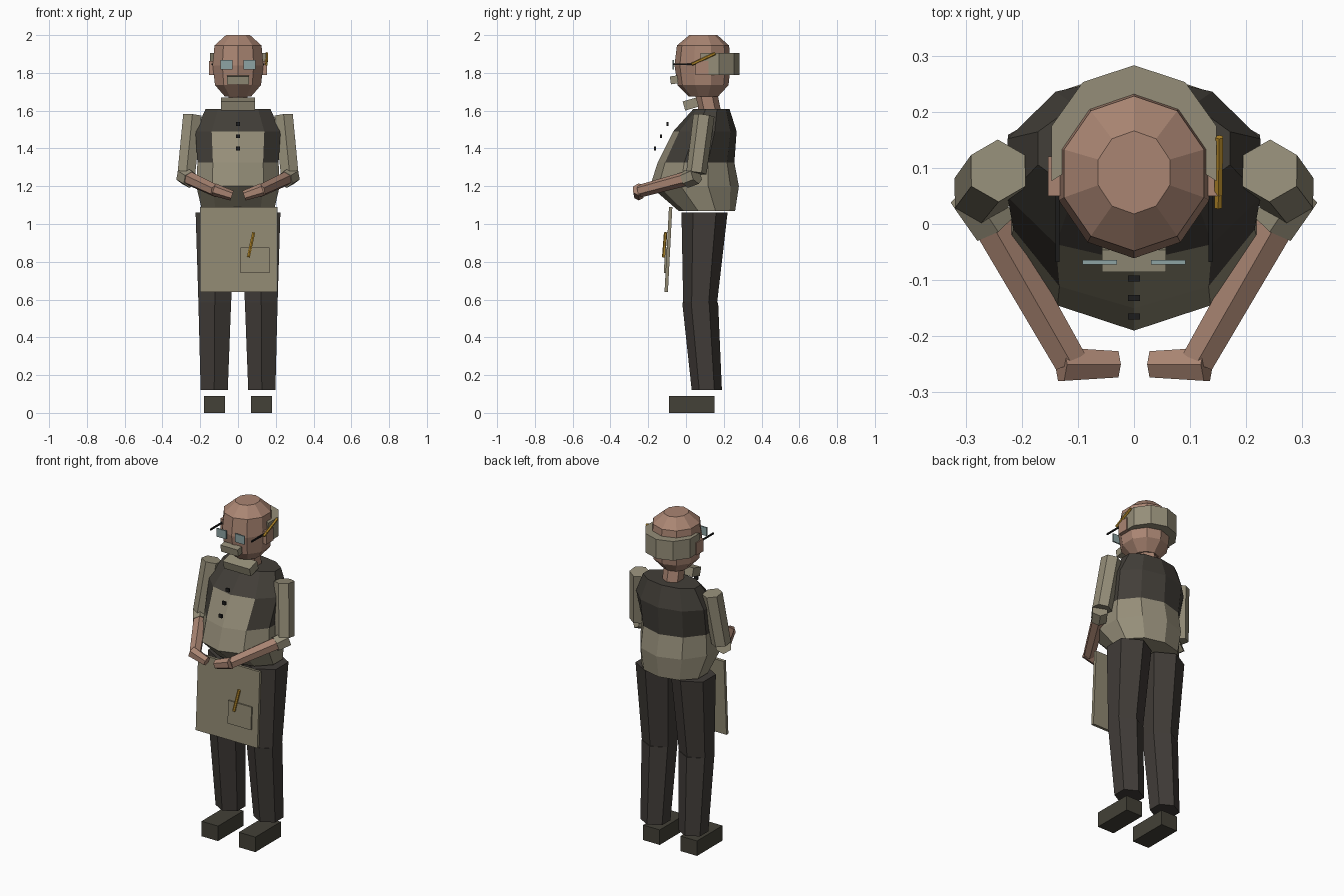
import bpy, bmesh, math
from mathutils import Vector, Matrix

if "Cube" in bpy.data.objects:
    bpy.data.objects.remove(bpy.data.objects["Cube"])


def material(name, rgb):
    m = bpy.data.materials.new(name)
    m.diffuse_color = (*rgb, 1)
    m.use_nodes = True
    m.node_tree.nodes["Principled BSDF"].inputs["Base Color"].default_value = m.diffuse_color
    return m


skin = material("skin", (0.40, 0.235, 0.17))
khaki = material("khaki cloth", (0.30, 0.27, 0.19))
canvas = material("apron canvas", (0.28, 0.25, 0.17))
vest = material("dark vest", (0.055, 0.049, 0.040))
trouser = material("trousers", (0.052, 0.045, 0.039))
leather = material("shoe leather", (0.056, 0.052, 0.038))
black = material("black", (0.012, 0.012, 0.012))
glass = material("lens glass", (0.27, 0.37, 0.37))
yellow = material("pencil yellow", (0.50, 0.27, 0.025))


def finish(name, bm, mats):
    bmesh.ops.recalc_face_normals(bm, faces=bm.faces)
    me = bpy.data.meshes.new(name)
    bm.to_mesh(me)
    bm.free()
    for m in mats:
        me.materials.append(m)
    ob = bpy.data.objects.new(name, me)
    bpy.context.collection.objects.link(ob)
    return ob


def skin_rings(bm, rings):
    """Bridge vertex rings and cap both ends."""
    loops = [[bm.verts.new(p) for p in r] for r in rings]
    n = len(loops[0])
    for a, b in zip(loops, loops[1:]):
        for i in range(n):
            j = (i + 1) % n
            bm.faces.new((a[i], a[j], b[j], b[i]))
    bm.faces.new(loops[0])
    bm.faces.new(loops[-1])


def loft(name, sections, n, *mats):
    """Sections are (z, centre x, centre y, radius x, radius y); one corner faces front."""
    bm = bmesh.new()
    skin_rings(bm, [[(cx + rx * math.sin(2 * math.pi * i / n),
                      cy - ry * math.cos(2 * math.pi * i / n), z) for i in range(n)]
                    for z, cx, cy, rx, ry in sections])
    return finish(name, bm, mats)


def tube(name, p, q, r1, r2, mat, n=6):
    p, q = Vector(p), Vector(q)
    d = (q - p).normalized()
    ref = Vector((0, 1, 0)) if abs(d.z) > 0.7 else Vector((0, 0, 1))
    u = (ref - d * ref.dot(d)).normalized()
    v = d.cross(u)
    ang = [2 * math.pi * i / n for i in range(n)]
    bm = bmesh.new()
    skin_rings(bm, [[c + (u * math.cos(a) + v * math.sin(a)) * r for a in ang]
                    for c, r in ((p, r1), (q, r2))])
    return finish(name, bm, [mat])


def box(name, centre, size, mat, tilt=0):
    bm = bmesh.new()
    mx = (Matrix.Translation(centre) @ Matrix.Rotation(math.radians(tilt), 4, 'X')
          @ Matrix.Diagonal((*size, 1)))
    bmesh.ops.create_cube(bm, size=1, matrix=mx)
    return finish(name, bm, [mat])


# Torso: dark vest over a khaki shirt that shows at the belly and lower body
torso = loft("torso", [(1.07, 0, .11, .20, .15), (1.2, 0, .045, .232, .235),
                       (1.325, 0, .053, .226, .203), (1.49, 0, .10, .237, .168),
                       (1.61, 0, .135, .18, .095)], 10, khaki, vest)
for f in torso.data.polygons:
    front_panel = f.center.y < 0 and abs(f.center.x) < 0.1
    if f.center.z > 1.47 or (f.center.z > 1.34 and not front_panel):
        f.material_index = 1

for i, y in enumerate((-.097, -.132, -.165)):
    box(f"button_{i + 1}", (0, y, 1.53 - .065 * i), (.022, .011, .02), black)

# Neck, collar and head
tube("neck", (0, .13, 1.58), (0, .105, 1.70), .058, .058, skin)
box("collar", (0, .025, 1.635), (.178, .075, .05), khaki, 16)
loft("head", [(1.675, 0, .092, .073, .078), (1.735, 0, .09, .128, .135),
              (1.84, 0, .088, .141, .149), (1.945, 0, .09, .131, .138),
              (2.0, 0, .092, .067, .074)], 10, skin)
box("moustache", (0, -.063, 1.763), (.114, .04, .042), khaki, 8)

# Hair band wrapped round the back of the head
bm = bmesh.new()
angles = [math.radians(a) for a in (-108, -72, -36, 0, 36, 72, 108)]
skin_rings(bm, [[(rx * math.sin(a), .125 + ry * math.cos(a), z)
                 for rx, ry, z in ((.155, .158, 1.79), (.155, .158, 1.905),
                                   (.12, .09, 1.905), (.12, .09, 1.79))]
                for a in angles])
finish("hair_band", bm, [khaki])

# Pencils: one behind the ear, one in the apron pocket
tube("ear_pencil", (.15, .03, 1.845), (.152, .155, 1.903), .008, .008, yellow)
tube("pocket_pencil", (.055, -.118, .825), (.083, -.108, .955), .009, .009, yellow)

# Apron with pocket
box("apron", (0.003, -.093, .865), (.41, .018, .45), canvas, -3)
box("apron_pocket", (.09, -.108, .807), (.155, .012, .135), canvas, -3)

# Paired parts
for side, s in (("left", -1), ("right", 1)):
    box(f"{side}_ear", (s * .142, .085, 1.825), (.022, .07, .075), skin)
    box(f"{side}_lens", (s * .061, -.068, 1.842), (.062, .008, .05), glass)
    box(f"{side}_temple", (s * .136, 0, 1.845), (.007, .135, .009), black)

    # Arm: sleeve, rolled cuff, bare forearm, hand
    tube(f"{side}_sleeve", (s * .242, .095, 1.575), (s * .273, .055, 1.27), .056, .054, khaki)
    tube(f"{side}_cuff", (s * .288, .055, 1.258), (s * .25, -.002, 1.235), .048, .046, khaki)
    tube(f"{side}_forearm", (s * .265, .02, 1.245), (s * .115, -.242, 1.175),
         .039, .034, skin)
    tube(f"{side}_hand", (s * .13, -.25, 1.183), (s * .032, -.25, 1.15), .034, .027, skin)

    # Leg: thigh, shin, shoe
    loft(f"{side}_thigh", [(.585, s * .123, .075, .1, .09),
                           (1.06, s * .117, .098, .124, .122)], 6, trouser)
    loft(f"{side}_shin", [(.122, s * .126, .11, .083, .08),
                          (.585, s * .123, .075, .1, .095)], 6, trouser)
    box(f"{side}_shoe", (s * .124, .03, .045), (.11, .242, .09), leather)
